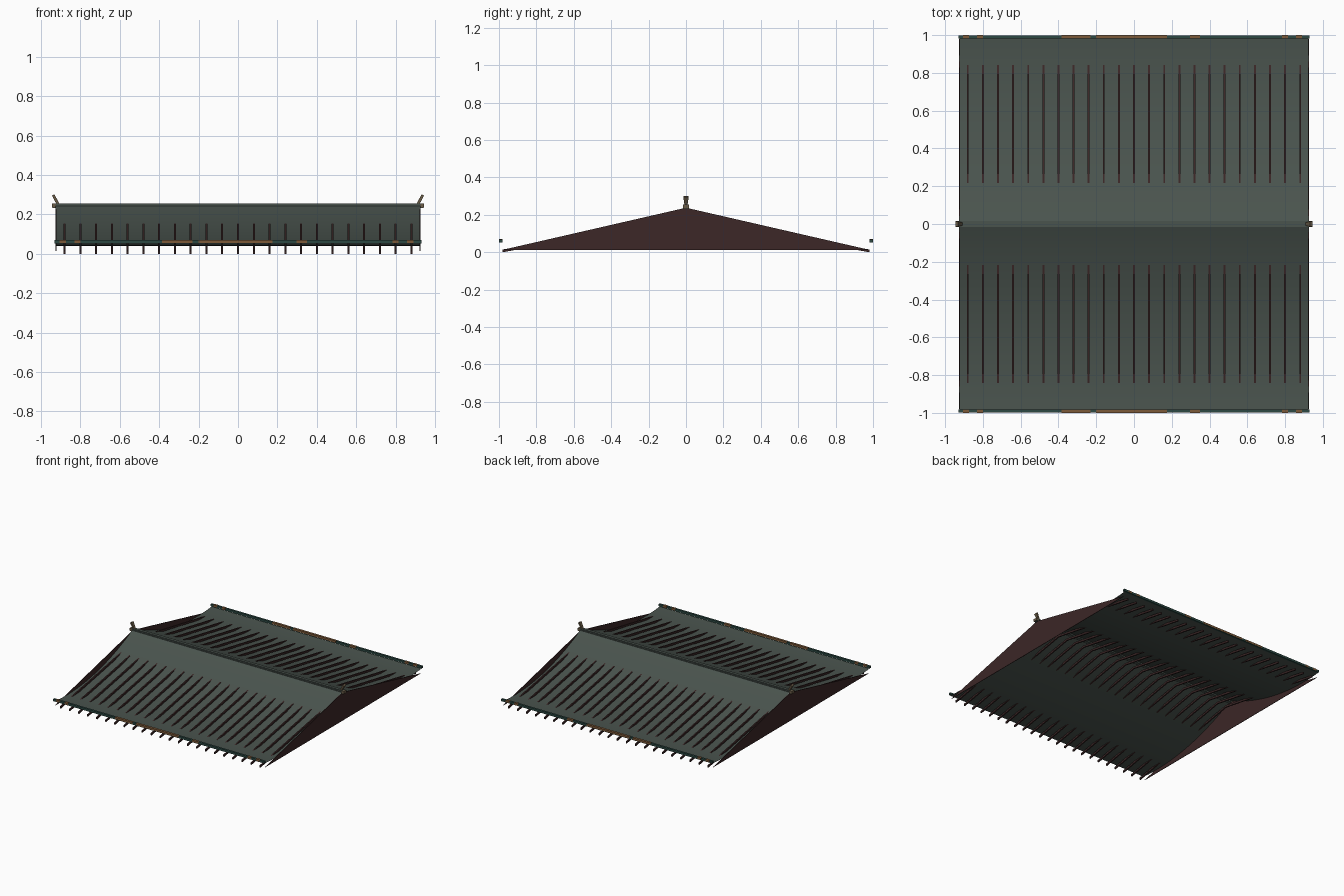
import bpy, bmesh, math
from mathutils import Matrix

if "Cube" in bpy.data.objects:
    bpy.data.objects.remove(bpy.data.objects["Cube"], do_unlink=True)


def material(name, rgb):
    m = bpy.data.materials.new(name)
    m.use_nodes = True
    m.diffuse_color = (*rgb, 1)
    m.node_tree.nodes["Principled BSDF"].inputs["Base Color"].default_value = (*rgb, 1)
    return m


SHEET = material("grey green roof", (0.068, 0.088, 0.076))
BROWN = material("dark brown wood", (0.045, 0.020, 0.020))
TEAL = material("teal trim", (0.025, 0.065, 0.055))
ORANGE = material("worn orange", (0.20, 0.10, 0.04))
TAN = material("tan finial", (0.15, 0.11, 0.065))


def finish(name, bm, mat):
    mesh = bpy.data.meshes.new(name)
    bmesh.ops.recalc_face_normals(bm, faces=bm.faces)
    bm.to_mesh(mesh)
    bm.free()
    mesh.materials.append(mat)
    ob = bpy.data.objects.new(name, mesh)
    bpy.context.collection.objects.link(ob)
    return ob


def add_box(bm, x, y, z):
    """Box spanning the given (low, high) pairs."""
    mid = [(a + b) / 2 for a, b in (x, y, z)]
    size = [b - a for a, b in (x, y, z)]
    mat = Matrix.Translation(mid) @ Matrix.Diagonal((*size, 1))
    return bmesh.ops.create_cube(bm, size=1, matrix=mat)["verts"]


def add_prism(bm, profile, x0, x1):
    """Side profile of (y, z) points extruded along x."""
    face = bm.faces.new([bm.verts.new((x0, y, z)) for y, z in profile])
    out = bmesh.ops.extrude_face_region(bm, geom=[face])["geom"]
    verts = [v for v in out if isinstance(v, bmesh.types.BMVert)]
    bmesh.ops.translate(bm, verts=verts, vec=(x1 - x0, 0, 0))


# Sagging roof sheets with upturned eaves
STEPS = 18
for side, label in ((-1, "front"), (1, "back")):
    bm = bmesh.new()
    rows = []
    for i in range(STEPS + 1):
        y = 0.99 * i / STEPS
        z = 0.249 - 0.501 * y + 0.3 * y * y
        rows.append([bm.verts.new((x, side * y, z)) for x in (-0.925, 0.925)])
    for a, b in zip(rows, rows[1:]):
        quad = [a[0], b[0], b[1], a[1]]
        bm.faces.new(quad if side < 0 else quad[::-1])
    mesh = bpy.data.meshes.new(label + "_roof_sheet")
    bm.to_mesh(mesh)
    bm.free()
    mesh.materials.append(SHEET)
    mesh.shade_smooth()
    bpy.context.collection.objects.link(bpy.data.objects.new(mesh.name, mesh))

# Straight rafters crossing through the sheets
bm = bmesh.new()
for i in range(-11, 12):
    x = i * 0.08
    for s in (-1, 1):
        add_prism(bm, [(0, 0.194), (s * 0.98, 0.0147), (s * 0.98, 0), (0, 0.179)],
                  x - 0.005, x + 0.005)
finish("rafters", bm, BROWN)

# Triangular gable panels
bm = bmesh.new()
for s in (-1, 1):
    add_prism(bm, [(-0.98, 0.013), (0, 0.238), (0.98, 0.013)], s * 0.922, s * 0.926)
finish("gable_panels", bm, BROWN)

# Eave trims with worn patches
PATCHES = ((-0.905, -0.873), (-0.83, -0.8), (-0.385, -0.23), (-0.2, 0.175),
           (0.296, 0.35), (0.783, 0.815), (0.857, 0.89))
trim, worn = bmesh.new(), bmesh.new()
for s in (-1, 1):
    add_box(trim, (-0.93, 0.93), sorted((s * 0.982, s * 0.999)), (0.052, 0.069))
    for span in PATCHES:
        add_box(worn, span, sorted((s * 0.981, s)), (0.055, 0.07))
finish("eave_trims", trim, TEAL)
finish("eave_patches", worn, ORANGE)

# Ridge beam with a narrower cap
bm = bmesh.new()
add_box(bm, (-0.94, 0.94), (-0.015, 0.015), (0.232, 0.248))
add_box(bm, (-0.93, 0.93), (-0.011, 0.011), (0.248, 0.255))
finish("ridge_beam", bm, SHEET)

# Ridge end blocks and outward-leaning finials
bm = bmesh.new()
for s in (-1, 1):
    add_box(bm, sorted((s * 0.925, s * 0.945)), (-0.016, 0.016), (0.234, 0.254))
    horn = add_box(bm, (-0.007, 0.007), (-0.014, 0.014), (0, 0.055))
    for v in horn:
        if v.co.z < 0.01:
            v.co.y *= 0.55
    lean = Matrix.Translation((s * 0.912, 0, 0.25)) @ Matrix.Rotation(s * math.radians(28), 4, "Y")
    bmesh.ops.transform(bm, matrix=lean, verts=horn)
finish("ridge_finials", bm, TAN)
